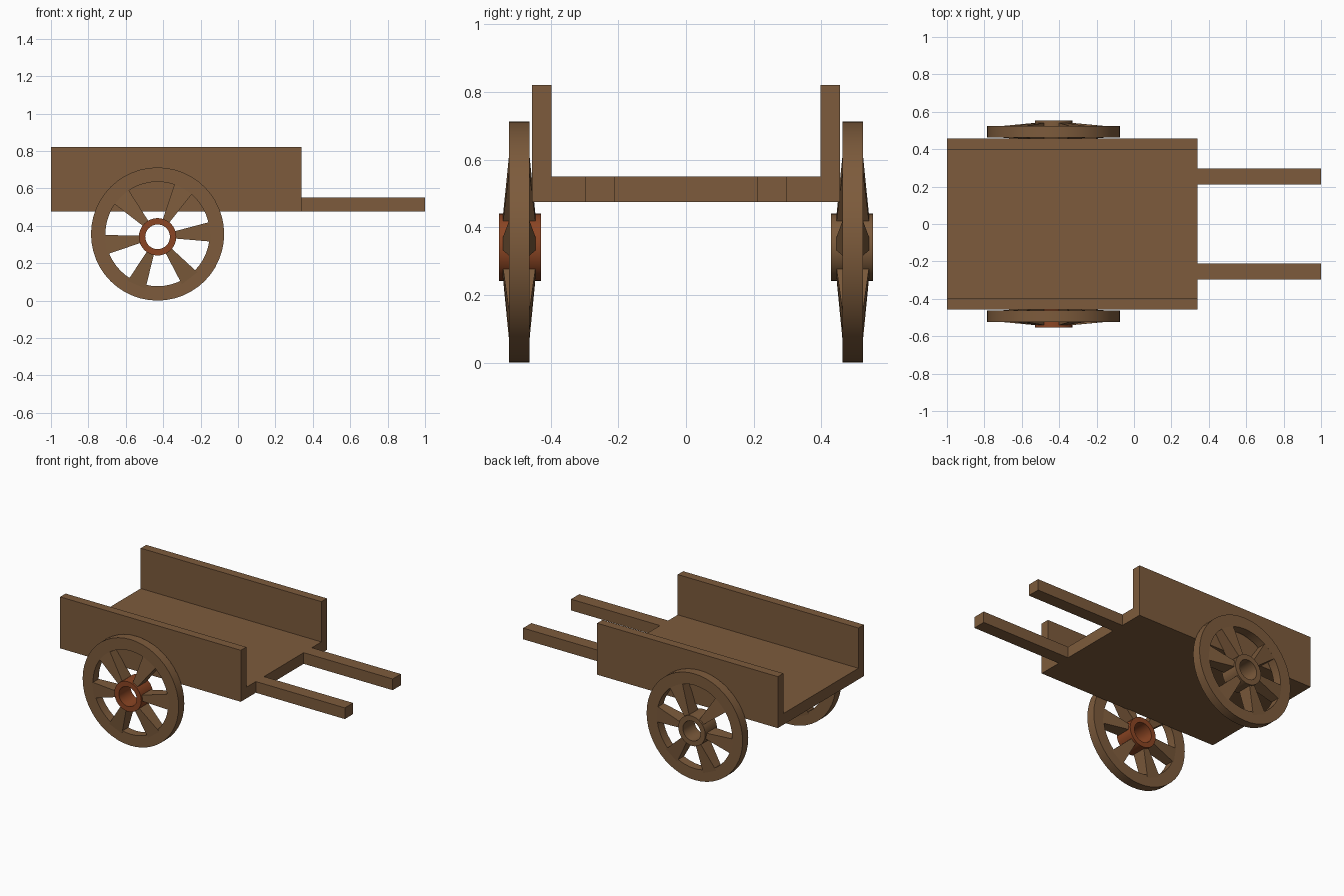
import bpy, bmesh, math
from mathutils import Vector

if "Cube" in bpy.data.objects:
    bpy.data.objects.remove(bpy.data.objects["Cube"])


def material(name, rgb):
    m = bpy.data.materials.new(name)
    m.diffuse_color = (*rgb, 1)
    m.use_nodes = True
    m.node_tree.nodes["Principled BSDF"].inputs["Base Color"].default_value = m.diffuse_color
    return m


WOOD = material("brown wood", (0.205, 0.105, 0.045))
RUST = material("rust hub", (0.26, 0.06, 0.017))


def finish(name, bm, mat, smooth=False):
    bmesh.ops.recalc_face_normals(bm, faces=bm.faces[:])
    me = bpy.data.meshes.new(name)
    bm.to_mesh(me)
    bm.free()
    me.materials.append(mat)
    ob = bpy.data.objects.new(name, me)
    bpy.context.collection.objects.link(ob)
    if smooth:
        bpy.ops.object.select_all(action='DESELECT')
        ob.select_set(True)
        bpy.context.view_layer.objects.active = ob
        bpy.ops.object.shade_smooth_by_angle(angle=math.radians(30))
    return ob


def box(bm, lo, hi):
    vs = bmesh.ops.create_cube(bm, size=1)["verts"]
    for v in vs:
        v.co = Vector([lo[i] + (v.co[i] + 0.5) * (hi[i] - lo[i]) for i in range(3)])


def ring(name, centre, r_in, r_out, half, mat, n=48):
    # Square-section ring around the y axis
    bm = bmesh.new()
    loops = []
    for i in range(n):
        a = 2 * math.pi * i / n
        loops.append([bm.verts.new(centre + Vector((r * math.cos(a), y, r * math.sin(a))))
                      for r, y in ((r_in, -half), (r_out, -half), (r_out, half), (r_in, half))])
    for i in range(n):
        p, q = loops[i], loops[(i + 1) % n]
        for k in range(4):
            bm.faces.new((p[k], p[(k + 1) % 4], q[(k + 1) % 4], q[k]))
    return finish(name, bm, mat, True)


def spokes(name, centre):
    # Wedges: wide and thin at the rim, narrow and thick at the hub
    bm = bmesh.new()
    for deg in (5, 61.5, 132.5, 189, 246.5, 307.5):
        a = math.radians(deg)
        out = Vector((math.cos(a), 0, math.sin(a)))
        side = Vector((-math.sin(a), 0, math.cos(a)))
        ends = []
        for r, w, t in ((0.085, 0.018, 0.049), (0.292, 0.054, 0.029)):
            ends.append([bm.verts.new(centre + out * r + side * (w * s) + Vector((0, t * d, 0)))
                         for s, d in ((-1, -1), (1, -1), (1, 1), (-1, 1))])
        p, q = ends
        bm.faces.new(p)
        bm.faces.new(q)
        for k in range(4):
            bm.faces.new((p[k], p[(k + 1) % 4], q[(k + 1) % 4], q[k]))
    return finish(name, bm, WOOD)


# Cart bed
bm = bmesh.new()
box(bm, (-1, -0.398, 0.475), (0.34, 0.398, 0.55))
finish("bed", bm, WOOD)

for s, label, hub_mat in ((-1, "front", RUST), (1, "back", WOOD)):
    # Side board
    bm = bmesh.new()
    box(bm, (-1, min(s * 0.398, s * 0.456), 0.475), (0.34, max(s * 0.398, s * 0.456), 0.82))
    finish(label + "_side_board", bm, WOOD)
    # Pull shaft
    bm = bmesh.new()
    box(bm, (0.34, min(s * 0.21, s * 0.297), 0.475), (1, max(s * 0.21, s * 0.297), 0.55))
    finish(label + "_shaft", bm, WOOD)
    # Wheel: rim, spokes and open hub
    y = s * 0.493
    ring(label + "_wheel_rim", Vector((-0.43, y, 0.356)), 0.279, 0.356, 0.03, WOOD)
    spokes(label + "_wheel_spokes", Vector((-0.43, y, 0.343)))
    ring(label + "_wheel_hub", Vector((-0.43, s * 0.491, 0.341)), 0.066, 0.1, 0.062, hub_mat, 32)
